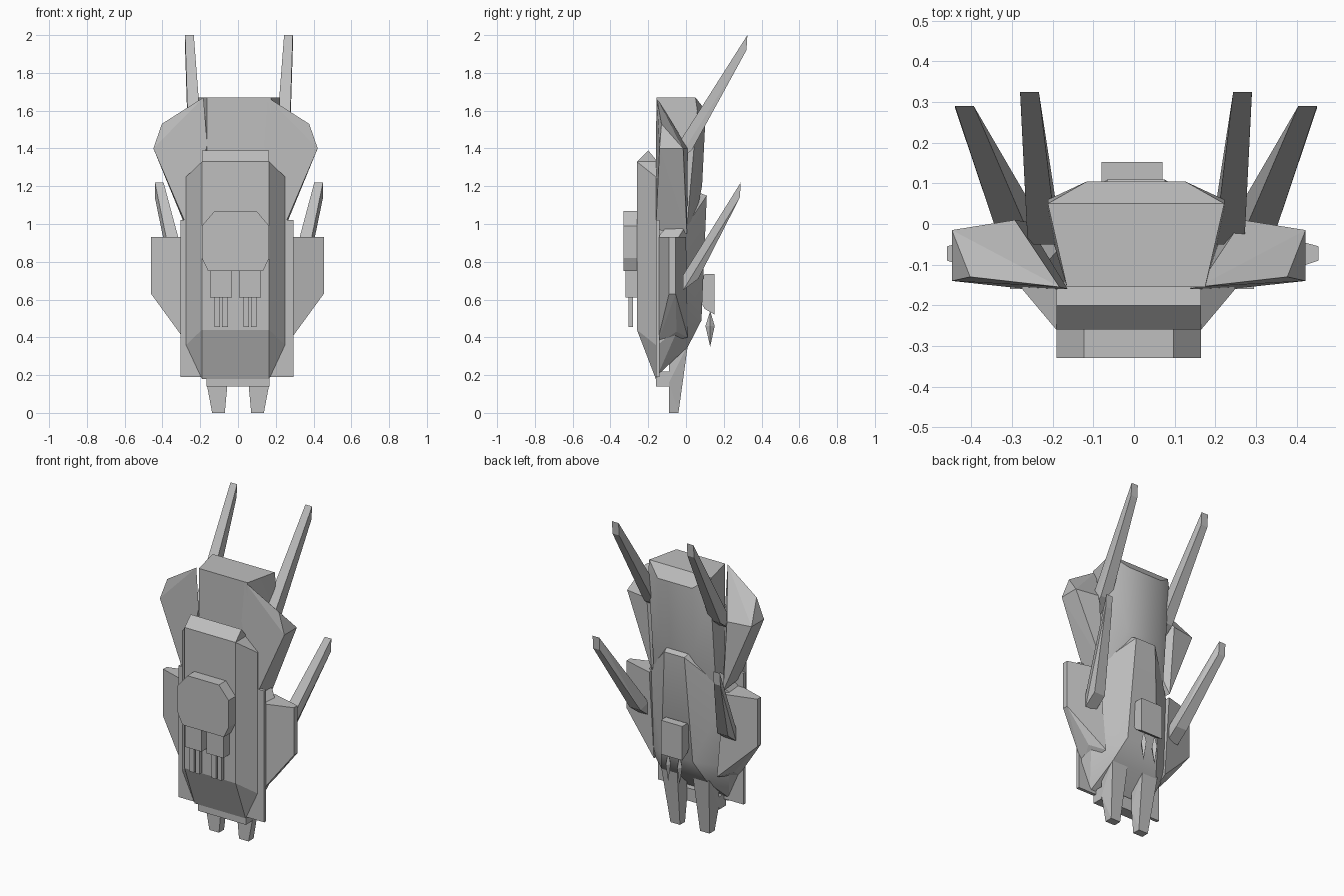
import bpy
import bmesh
import math
from mathutils import Vector

default_cube = bpy.data.objects.get("Cube")
if default_cube:
    bpy.data.objects.remove(default_cube, do_unlink=True)

grey = bpy.data.materials.new("plain grey")
grey.use_nodes = True
colour = (0.52, 0.52, 0.52, 1)
grey.diffuse_color = colour
grey.node_tree.nodes["Principled BSDF"].inputs["Base Color"].default_value = colour

HULL_SHIFT = -0.013   # armour sits slightly off the centre line
CORE_SHIFT = 0.005


def finish(bm, name, smooth=False):
    bmesh.ops.recalc_face_normals(bm, faces=bm.faces)
    mesh = bpy.data.meshes.new(name)
    bm.to_mesh(mesh)
    bm.free()
    mesh.materials.append(grey)
    if smooth:
        mesh.shade_smooth()
        mesh.set_sharp_from_angle(angle=math.radians(25))
    part = bpy.data.objects.new(name, mesh)
    bpy.context.scene.collection.objects.link(part)
    return part


def solid(name, points, shift=0.0, smooth=False):
    """Faceted convex solid around the given corners."""
    bm = bmesh.new()
    for p in points:
        bm.verts.new(Vector(p) + Vector((shift, 0, 0)))
    result = bmesh.ops.convex_hull(bm, input=bm.verts)
    loose = [v for v in bm.verts if not v.link_faces]
    bmesh.ops.delete(bm, geom=loose, context="VERTS")
    bmesh.ops.dissolve_limit(bm, angle_limit=math.radians(1),
                             verts=bm.verts, edges=bm.edges)
    return finish(bm, name, smooth)


def flip(points):
    return [(-x, y, z) for x, y, z in points]


def symmetric(name, half, shift=0.0, smooth=False):
    return solid(name, half + flip(half), shift, smooth)


def pair(name, points, shift=0.0):
    solid("left_" + name, points, shift)
    solid("right_" + name, flip(points), shift)


def block(xs, ys, zs):
    return [(x, y, z) for x in xs for y in ys for z in zs]


# Front armour with chamfered flanks, tapered foot and a ridge cap
symmetric("front_armour", [
    (0.178, -0.26, 0.44), (0.178, -0.26, 1.33), (0.178, -0.16, 0.18),
    (0.262, -0.16, 0.36), (0.262, -0.16, 1.25),
    (0.178, -0.15, 1.33), (0.178, -0.15, 0.18), (0.262, -0.14, 1.25),
    (0.262, -0.14, 0.36)], HULL_SHIFT)
symmetric("ridge_cap", [
    (0.178, -0.26, 1.33), (0.178, -0.2, 1.39), (0.178, -0.15, 1.33),
    (0.178, -0.2, 1.3)], HULL_SHIFT)

# Flat backing plate
symmetric("backing_plate", block([0.3], [-0.16, -0.14], [0.19, 1.02]), -0.005)

# Rear body
symmetric("rear_body", [
    (0.07, 0.11, 1.15), (0.08, 0.06, 1.17), (0.11, 0.082, 0.62),
    (0.11, 0.082, 0.49), (0.16, 0.01, 0.35), (0.17, -0.09, 0.28),
    (0.28, -0.04, 0.93), (0.28, -0.04, 0.45),
    (0.27, -0.15, 0.93), (0.27, -0.15, 0.36), (0.2, -0.15, 0.2)],
    CORE_SHIFT, smooth=True)

# Upper tower
symmetric("upper_tower", [
    (0.17, -0.155, 1.67), (0.217, 0.05, 1.67), (0.12, 0.105, 1.6),
    (0.217, 0.06, 1.6), (0.12, 0.085, 1.2), (0.1, 0.03, 0.93),
    (0.217, 0.0, 0.93), (0.17, -0.155, 0.93)], CORE_SHIFT, smooth=True)

# Angular shoulder shields beside the tower
pair("shoulder_shield", [
    (0.17, -0.155, 1.67), (0.15, -0.16, 1.42), (0.39, -0.13, 1.53),
    (0.435, -0.14, 1.4), (0.435, -0.015, 1.4), (0.28, 0.01, 1.4),
    (0.25, 0.005, 0.95), (0.25, -0.16, 0.97), (0.2, -0.12, 1.6)],
    HULL_SHIFT)

# Side wings, thin at the tip and thick at the root
pair("side_wing", [
    (0.457, y, z) for y in (-0.09, -0.055) for z in (0.63, 0.93)] + [
    (0.26, -0.155, 0.93), (0.26, 0.0, 0.93), (0.26, -0.155, 0.36),
    (0.22, 0.01, 0.4), (0.3, -0.05, 0.43), (0.3, -0.14, 0.43)], -0.003)


# Swept blades on the back
def blade(name, root, root_width, tip, tip_width):
    (rx, ry, rz), (tx, ty, tz) = root, tip
    points = []
    for side in (-0.5, 0.5):
        r, t = rx + side * root_width, tx + side * tip_width
        points += [(r, ry, rz), (r, ry, rz - 0.08), (r, ry + 0.08, rz - 0.02),
                   (t, ty, tz), (t, ty - 0.005, tz - 0.08)]
    pair(name, points, CORE_SHIFT)


blade("upper_blade", (0.23, -0.05, 1.41), 0.073, (0.262, 0.325, 2.0), 0.046)
blade("lower_blade", (0.306, -0.015, 0.73), 0.076, (0.422, 0.29, 1.22), 0.046)

# Foot bar and two prongs
symmetric("foot_bar", block([0.167], [-0.16, -0.09], [0.14, 0.22]))
pair("foot_prong", block([0.07, 0.137], [-0.09, -0.04], [0])
     + block([0.055, 0.167], [-0.09], [0.16, 0.35])
     + block([0.055, 0.167], [0.01], [0.36]))

# Front gun: chamfered housing, two breeches, four barrels
outline = [(0.11, 1.07), (0.178, 0.99), (0.178, 0.82), (0.145, 0.75)]
symmetric("gun_housing",
          [(x, y, z) for x, z in outline for y in (-0.33, -0.25)], HULL_SHIFT)
pair("gun_breech", block([0.018, 0.134], [-0.32, -0.255], [0.61, 0.76]), HULL_SHIFT)
for place, x in (("inner", 0.056), ("outer", 0.097)):
    pair(place + "_barrel",
         block([x - 0.015, x + 0.015], [-0.305, -0.28], [0.455, 0.62]), HULL_SHIFT)

# Rear gun with two pointed barrels
symmetric("rear_gun", [
    (0.075, 0.1, 0.735), (0.075, 0.152, 0.735), (0.075, 0.152, 0.52),
    (0.075, 0.1, 0.55), (0.075, 0.07, 0.6), (0.075, 0.07, 0.7)], -0.005)
spike = [(0.04, 0.128, 0.35), (0.04, 0.128, 0.54)]
spike += block([0.022, 0.058], [0.128], [0.46])
spike += block([0.04], [0.103, 0.152], [0.46])
pair("rear_spike", spike, -0.005)
